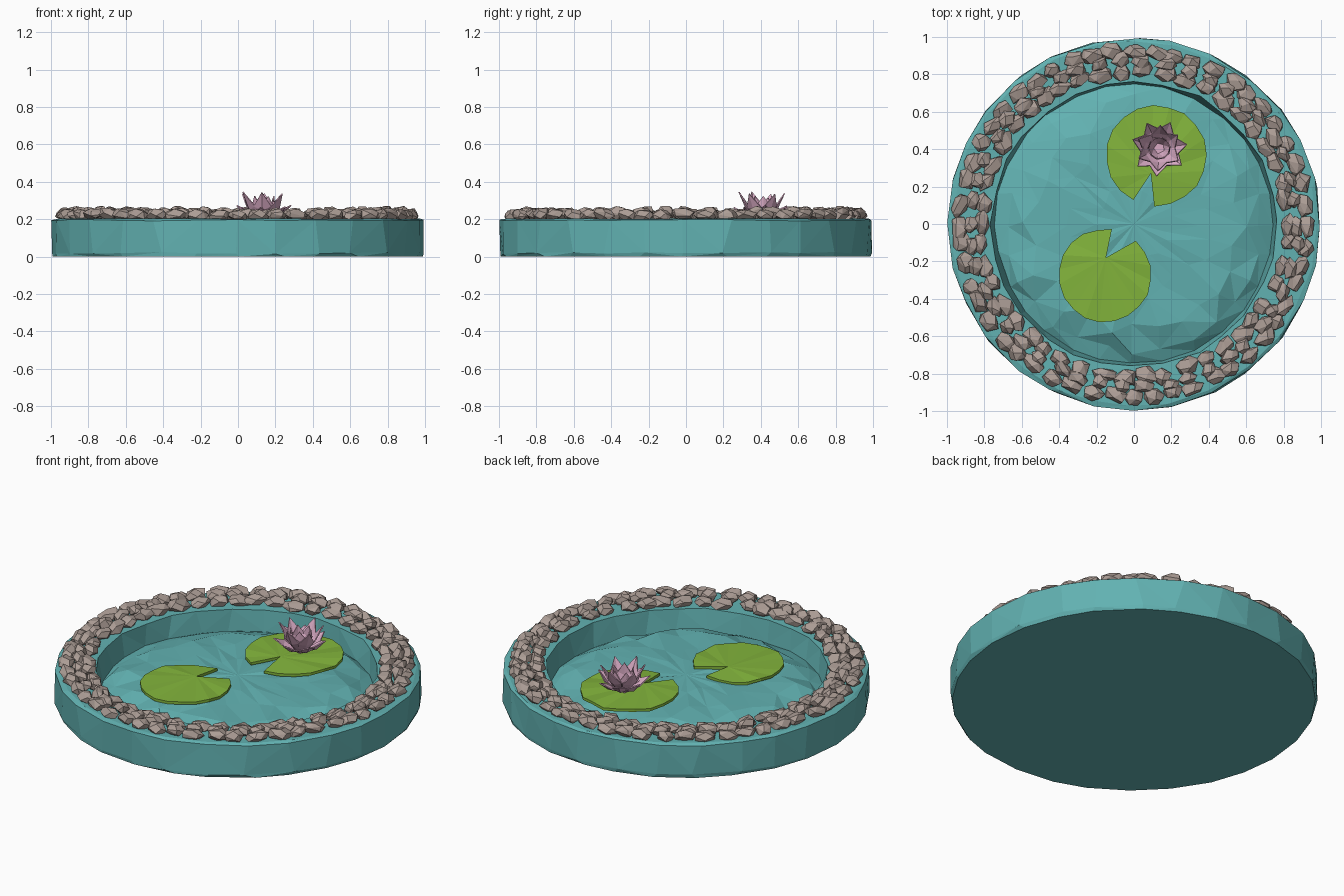
import bpy, bmesh, math, random
from mathutils import Vector, Matrix

random.seed(7)
if "Cube" in bpy.data.objects:
    bpy.data.objects.remove(bpy.data.objects["Cube"])


def material(name, rgb):
    m = bpy.data.materials.new(name)
    m.use_nodes = True
    m.diffuse_color = (*rgb, 1)
    m.node_tree.nodes["Principled BSDF"].inputs["Base Color"].default_value = (*rgb, 1)
    return m


TEAL = material("teal water", (0.122, 0.445, 0.445))
STONE = material("warm grey stone", (0.41, 0.335, 0.30))
GREEN = material("leaf green", (0.225, 0.46, 0.045))
PINK = material("petal pink", (0.70, 0.41, 0.56))


def finish(name, bm, mat):
    bmesh.ops.recalc_face_normals(bm, faces=bm.faces)
    me = bpy.data.meshes.new(name)
    bm.to_mesh(me)
    bm.free()
    me.materials.append(mat)
    ob = bpy.data.objects.new(name, me)
    bpy.context.collection.objects.link(ob)
    return ob


def polar(r, a, z):
    return Vector((r * math.cos(a), r * math.sin(a), z))


def jitter(amount):
    return random.uniform(-amount, amount)


# Basin with rim, inner wall and gently domed water, lathed as one closed body
def basin():
    bm = bmesh.new()
    n = 28
    # radius, height, radial jitter, height jitter
    profile = [(0.99, 0.0, 0.004, 0), (0.996, 0.02, 0.004, 0.005),
               (0.994, 0.195, 0.005, 0.004), (0.975, 0.203, 0.008, 0.002),
               (0.765, 0.2, 0.01, 0.003), (0.745, 0.07, 0.005, 0.006),
               (0.68, 0.105, 0.02, 0.012), (0.56, 0.14, 0.05, 0.012),
               (0.38, 0.15, 0.05, 0.01), (0.19, 0.155, 0.03, 0.006)]
    rings = []
    for r, z, dr, dz in profile:
        rings.append([bm.verts.new(polar(r + jitter(dr), (i + jitter(0.15)) * math.tau / n,
                                         z + jitter(dz))) for i in range(n)])
    for a, b in zip(rings, rings[1:]):
        for i in range(n):
            j = (i + 1) % n
            bm.faces.new((a[i], a[j], b[j], b[i]))
    bm.faces.new(rings[0])
    middle = bm.verts.new((0, 0, 0.157))
    for i in range(n):
        bm.faces.new((rings[-1][i], rings[-1][(i + 1) % n], middle))
    bmesh.ops.triangulate(bm, faces=[f for f in bm.faces if len(f.verts) == 4])
    finish("pond_basin", bm, TEAL)


# Faceted pebble added to a shared mesh as the hull of scattered points
def pebble(bm, pos, size, turn):
    rot = Matrix.Rotation(turn, 3, 'Z') @ Matrix.Rotation(jitter(0.2), 3, 'X')
    verts = []
    for k in range(14):
        h = 1 - (2 * k + 1) / 14
        a = k * 2.4 + jitter(0.4)
        p = polar(math.sqrt(1 - h * h), a, h) * random.uniform(0.95, 1.1)
        p = Vector((p.x * size[0], p.y * size[1], p.z * size[2]))
        verts.append(bm.verts.new(rot @ p + pos))
    hull = bmesh.ops.convex_hull(bm, input=verts)
    spare = [g for g in hull["geom_interior"] if isinstance(g, bmesh.types.BMVert)]
    if spare:
        bmesh.ops.delete(bm, geom=spare, context='VERTS')


def pebble_row(name, radius, count, scale, height):
    bm = bmesh.new()
    for i in range(count):
        a = (i + jitter(0.2)) * math.tau / count
        size = (scale * random.uniform(0.85, 1.12), scale * random.uniform(1.1, 1.6),
                random.uniform(0.03, 0.038))
        pebble(bm, polar(radius + jitter(0.01), a, height + jitter(0.006)),
               size, a + jitter(0.35))
    bmesh.ops.dissolve_limit(bm, angle_limit=0.2, verts=bm.verts, edges=bm.edges)
    finish(name, bm, STONE)


# Lily pad: thin disc with a wedge cut towards an off-centre point
def lily_pad(name, centre, radius, apex, heading, gap, z):
    bm = bmesh.new()
    n = 18
    outline = []
    for i in range(n + 1):
        a = heading + gap / 2 + (math.tau - gap) * i / n
        p = polar(radius * random.uniform(0.98, 1.01), a, jitter(0.006))
        outline.append(p + Vector((*centre, z)))
    top = [bm.verts.new(p) for p in outline]
    hub = bm.verts.new((*apex, z + 0.008))
    faces = [bm.faces.new((hub, a, b)) for a, b in zip(top, top[1:])]
    ext = bmesh.ops.extrude_face_region(bm, geom=faces)
    moved = [g for g in ext["geom"] if isinstance(g, bmesh.types.BMVert)]
    bmesh.ops.translate(bm, vec=(0, 0, -0.016), verts=moved)
    finish(name, bm, GREEN)


# Ring of broad, pointed, folded petals
def petal_ring(name, centre, count, start, base, belly, half, tip):
    bm = bmesh.new()
    for i in range(count):
        a = start + (i + jitter(0.1)) * math.tau / count
        lift = jitter(0.01)
        side = Vector((-math.sin(a), math.cos(a), 0))
        o = Vector((*centre, 0))
        root = o + polar(base[0], a, base[1])
        mid = o + polar(belly[0], a, belly[1])
        edge = o + polar(belly[0] - 0.008, a, belly[1] + 0.016 + lift)
        end = o + polar(tip[0], a, tip[1] + lift)
        r1, r2, m, l, r, t = [bm.verts.new(p) for p in (
            root - side * 0.018, root + side * 0.018, mid,
            edge - side * half, edge + side * half, end)]
        for f in ((r1, r2, m), (r1, m, l), (r2, r, m), (l, m, t), (m, r, t)):
            bm.faces.new(f)
    ob = finish(name, bm, PINK)
    solid = ob.modifiers.new("thickness", 'SOLIDIFY')
    solid.thickness = 0.006
    solid.offset = 0


basin()
pebble_row("outer_pebbles", 0.927, 52, 0.046, 0.222)
pebble_row("inner_pebbles", 0.82, 46, 0.046, 0.22)
pebble_row("middle_pebbles", 0.873, 46, 0.04, 0.233)

lily_pad("front_lily_pad", (-0.155, -0.275), 0.25, (-0.15, -0.18), math.radians(65), 0.58, 0.17)
lily_pad("back_lily_pad", (0.12, 0.365), 0.27, (0.09, 0.27), math.radians(255), 0.44, 0.18)

flower = (0.135, 0.405)
petal_ring("outer_petals", flower, 7, 0.2, (0.025, 0.19), (0.095, 0.215), 0.05, (0.15, 0.268))
petal_ring("middle_petals", flower, 6, 0.55, (0.025, 0.19), (0.08, 0.25), 0.047, (0.122, 0.342))
petal_ring("inner_petals", flower, 5, 0.1, (0.02, 0.19), (0.055, 0.25), 0.036, (0.058, 0.318))

# Flower heart joining the petals to the pad
bm = bmesh.new()
bmesh.ops.create_cone(bm, cap_ends=True, segments=7, radius1=0.035, radius2=0.04, depth=0.025,
                      matrix=Matrix.Translation((*flower, 0.19)))
finish("flower_heart", bm, PINK)
